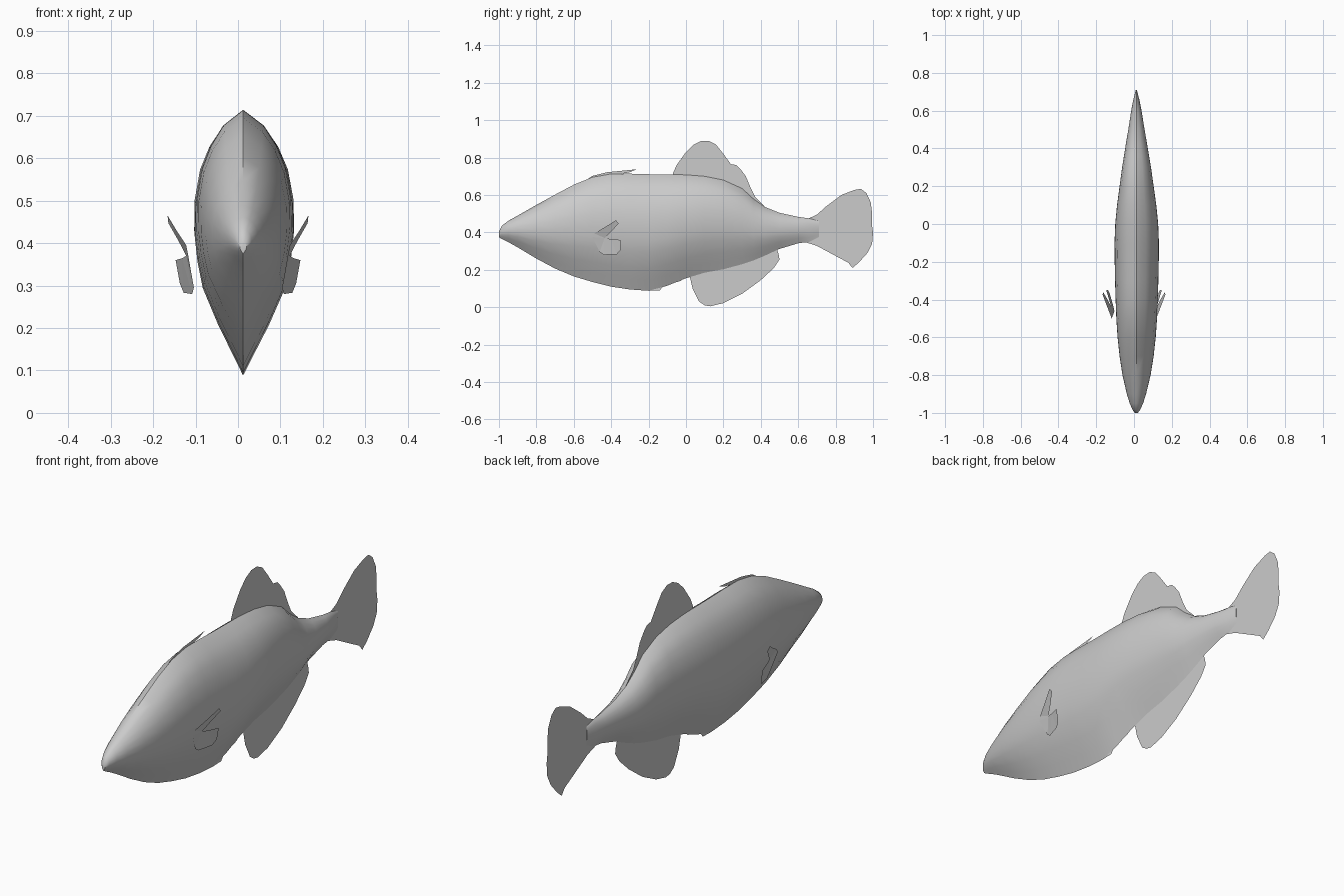
import bpy, bmesh, math

CX = 0.012  # body midline

grey = bpy.data.materials.new("grey")
grey.diffuse_color = (0.6, 0.6, 0.6, 1)


def make(name, bm):
    me = bpy.data.meshes.new(name)
    bm.to_mesh(me)
    bm.free()
    me.materials.append(grey)
    ob = bpy.data.objects.new(name, me)
    bpy.context.collection.objects.link(ob)
    return ob


def sheet(name, pts):
    """Thin flat-shaded fin from an outline of 3D points."""
    bm = bmesh.new()
    f = bm.faces.new([bm.verts.new(p) for p in pts])
    bmesh.ops.triangulate(bm, faces=[f])
    return make(name, bm)


def mid_fin(name, outline):
    return sheet(name, [(CX, y, z) for y, z in outline])


# body stations: y, top z, bottom z, half width
stations = [
    (-1.0, .405, .375, .008), (-.985, .435, .365, .020), (-.95, .462, .348, .036),
    (-.9, .49, .32, .052), (-.8, .547, .26, .076), (-.7, .602, .207, .092),
    (-.6, .655, .165, .103), (-.5, .695, .135, .110), (-.4, .713, .11, .114),
    (-.3, .714, .095, .117), (-.2, .711, .088, .119), (-.1, .71, .115, .120),
    (0, .708, .155, .116), (.1, .70, .185, .106), (.2, .68, .203, .092),
    (.3, .635, .23, .078), (.36, .58, .25, .068), (.42, .537, .275, .058),
    (.5, .505, .312, .044), (.6, .483, .342, .028), (.66, .475, .35, .016),
    (.71, .46, .375, .003)]

# lens-shaped half section: height fraction, width fraction
section = [(1, 0), (.94, .42), (.86, .69), (.77, .88), (.65, .99), (.53, 1),
           (.43, .94), (.33, .83), (.19, .51), (.09, .24), (0, 0)]
ring_shape = section + [(t, -.96 * w) for t, w in section[-2:0:-1]]

bm = bmesh.new()
rings = [[bm.verts.new((CX + w * hw, y, bot + t * (top - bot))) for t, w in ring_shape]
         for y, top, bot, hw in stations]
n = len(ring_shape)
for a, b in zip(rings, rings[1:]):
    for i in range(n):
        j = (i + 1) % n
        bm.faces.new((a[i], a[j], b[j], b[i]))
bm.faces.new(rings[0])
bm.faces.new(rings[-1])
bmesh.ops.recalc_face_normals(bm, faces=bm.faces)
body = make("body", bm)
bpy.context.view_layer.objects.active = body
body.select_set(True)
bpy.ops.object.shade_smooth_by_angle(angle=math.radians(50))

# fins on the midline
mid_fin("dorsal_fin", [
    (-.07, .69), (-.07, .715), (-.05, .76), (0, .83), (.04, .868), (.08, .888),
    (.12, .89), (.16, .87), (.2, .82), (.24, .765), (.25, .752), (.27, .76),
    (.29, .74), (.32, .70), (.345, .64), (.37, .59), (.42, .54), (.42, .50), (.2, .64)])
mid_fin("dorsal_spine", [
    (-.55, .67), (-.50, .702), (-.42, .722), (-.34, .73), (-.26, .738),
    (-.30, .722), (-.37, .709), (-.40, .69)])
mid_fin("anal_fin", [
    (.01, .21), (.025, .18), (.035, .10), (.07, .03), (.10, .01), (.13, .005),
    (.2, .022), (.3, .072), (.4, .145), (.47, .21), (.5, .255), (.495, .285),
    (.48, .33), (.3, .26)])
mid_fin("tail_fin", [
    (.6, .45), (.66, .477), (.70, .495), (.75, .54), (.83, .60), (.90, .627),
    (.935, .633), (.965, .61), (.988, .56), (.995, .50), (.993, .45), (1, .40),
    (.995, .34), (.97, .29), (.925, .24), (.89, .21), (.868, .238), (.78, .285),
    (.70, .328), (.6, .36)])
mid_fin("belly_keel", [
    (-.25, .12), (-.2, .088), (-.14, .09), (-.12, .115), (-.03, .14), (.02, .18), (-.1, .2)])

# pectoral fins, mirrored: upper blade and lower flap
blade = [(.118, -.5, .375), (.122, -.49, .395), (.145, -.43, .43), (.166, -.375, .465),
         (.164, -.36, .447), (.140, -.40, .405), (.122, -.435, .37)]
flap = [(.118, -.5, .375), (.122, -.435, .37), (.132, -.40, .364), (.147, -.35, .36),
        (.137, -.35, .305), (.128, -.37, .283), (.108, -.44, .28), (.104, -.462, .295)]
for side, s in (("right", 1), ("left", -1)):
    for part, pts in (("upper", blade), ("lower", flap)):
        sheet(f"{side}_pectoral_fin_{part}", [(s * x, y, z) for x, y, z in pts])
